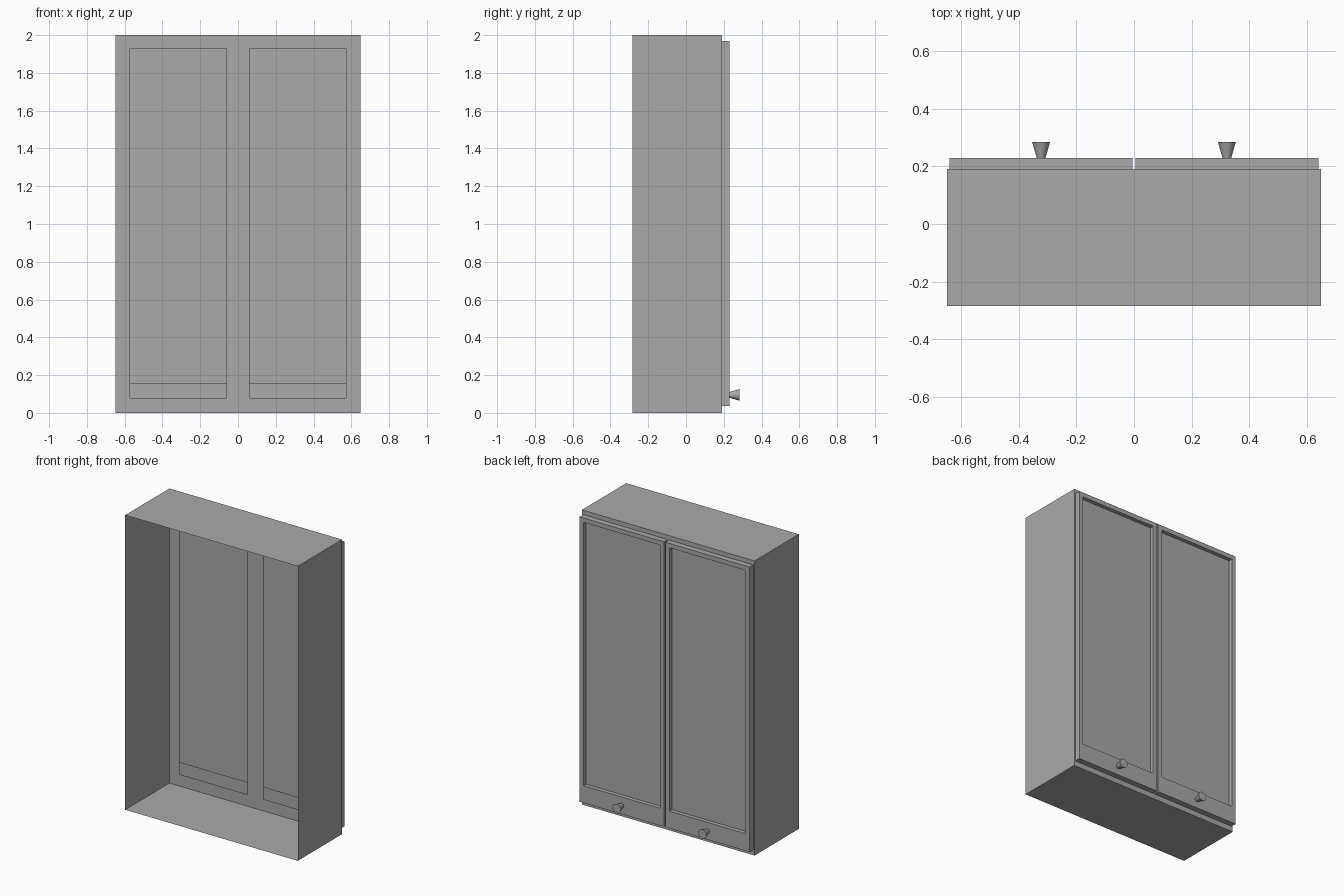
import bpy, bmesh
from math import radians
from mathutils import Matrix

if "Cube" in bpy.data.objects:
    bpy.data.objects.remove(bpy.data.objects["Cube"])

HALF_W, FRONT, BACK, HEIGHT = 0.648, -0.284, 0.19, 2.0
DOOR_Y, PANEL_Y = 0.229, 0.202

grey = bpy.data.materials.new("plain grey")
grey.use_nodes = True
grey.diffuse_color = (0.4, 0.4, 0.4, 1)
grey.node_tree.nodes["Principled BSDF"].inputs["Base Color"].default_value = (0.4, 0.4, 0.4, 1)


def make_object(name, bm):
    mesh = bpy.data.meshes.new(name)
    bm.to_mesh(mesh)
    bm.free()
    mesh.materials.append(grey)
    obj = bpy.data.objects.new(name, mesh)
    bpy.context.collection.objects.link(obj)
    return obj


def rect(x0, x1, z0, z1, y):
    return [(x0, y, z0), (x1, y, z0), (x1, y, z1), (x0, y, z1)]


def add_band(bm, outer, inner):
    """Four quads joining two rectangles."""
    a, b = [[bm.verts.new(p) for p in loop] for loop in (outer, inner)]
    for i in range(4):
        j = (i + 1) % 4
        bm.faces.new((a[j], a[i], b[i], b[j]))


def finish(bm):
    bmesh.ops.remove_doubles(bm, verts=bm.verts, dist=0.0001)
    return bm


# Thin-walled carcass, open at the front
bm = bmesh.new()
add_band(bm, rect(-HALF_W, HALF_W, 0, HEIGHT, FRONT), rect(-HALF_W, HALF_W, 0, HEIGHT, BACK))
make_object("carcass", finish(bm))

# Face frame with one opening behind each door
bm = bmesh.new()
for x0, x1, a, b in ((-HALF_W, 0, -0.572, -0.06), (0, HALF_W, 0.06, 0.572)):
    add_band(bm, rect(x0, x1, 0, HEIGHT, BACK), rect(a, b, 0.08, 1.928, BACK))
make_object("face_frame", finish(bm))

for side, centre in (("right", -0.322), ("left", 0.322)):
    # Door shell: edges, face rails, recess walls, panel
    def loop(half, z0, z1, y):
        return rect(centre - half, centre + half, z0, z1, y)

    bm = bmesh.new()
    loops = [loop(0.317, 0.036, 1.97, BACK), loop(0.317, 0.036, 1.97, DOOR_Y),
             loop(0.287, 0.153, 1.94, DOOR_Y), loop(0.287, 0.153, 1.94, PANEL_Y)]
    for outer, inner in zip(loops, loops[1:]):
        add_band(bm, outer, inner)
    bm.faces.new([bm.verts.new(p) for p in reversed(loops[-1])])
    make_object(side + "_door", finish(bm))

    # Flared knob
    bm = bmesh.new()
    bmesh.ops.create_cone(bm, cap_ends=True, segments=24, radius1=0.015, radius2=0.031,
                          depth=0.055, matrix=Matrix.Translation((centre, 0.2565, 0.095))
                          @ Matrix.Rotation(radians(-90), 4, "X"))
    knob = make_object(side + "_knob", bm)
    bpy.ops.object.select_all(action="DESELECT")
    knob.select_set(True)
    bpy.context.view_layer.objects.active = knob
    bpy.ops.object.shade_smooth_by_angle(angle=radians(35))
